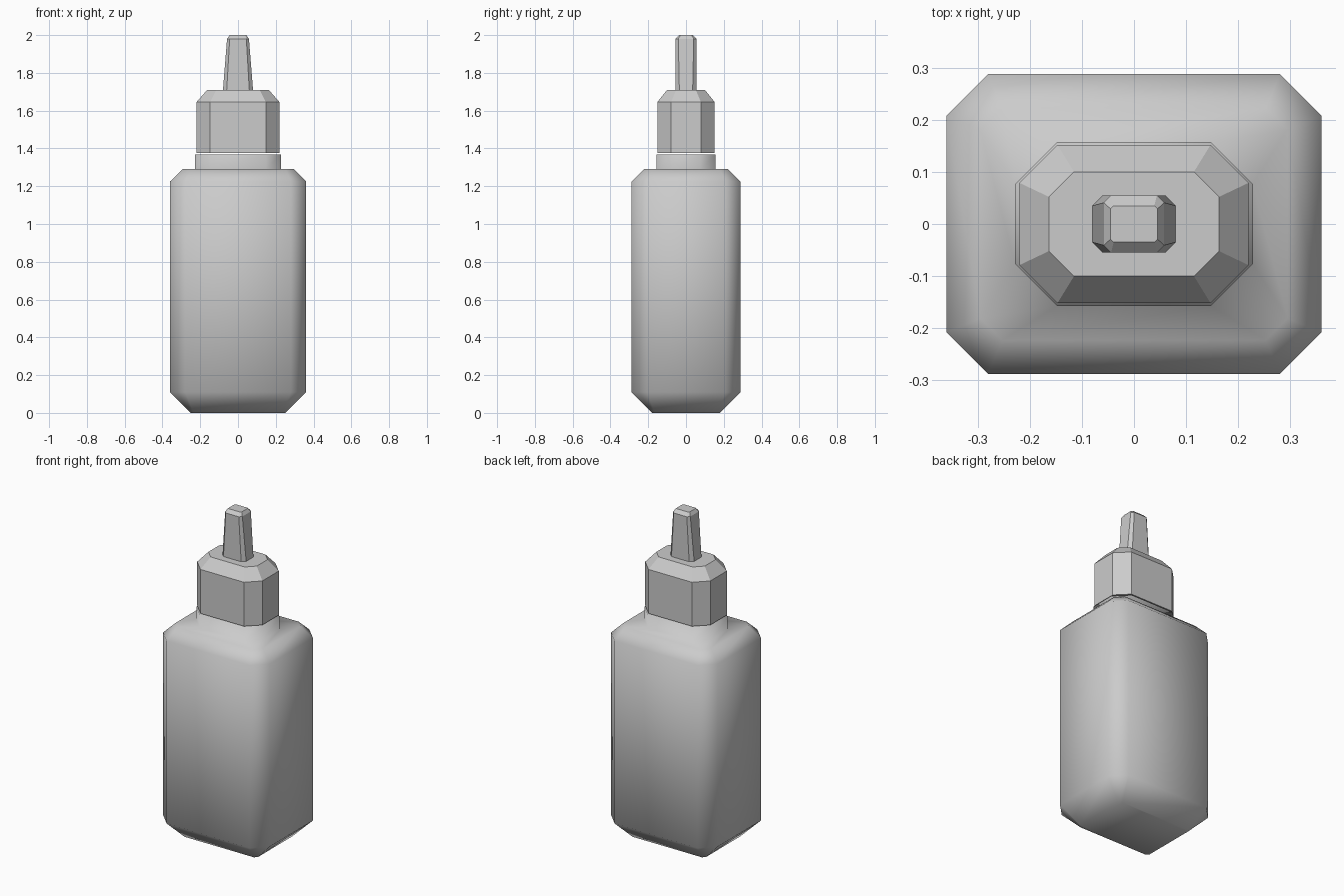
import bpy
import bmesh

if "Cube" in bpy.data.objects:
    bpy.data.objects.remove(bpy.data.objects["Cube"])


def octagon(hx, hy, cut, z):
    """Rectangle outline with chamfered corners, counter-clockwise."""
    return [(hx, -hy + cut, z), (hx, hy - cut, z),
            (hx - cut, hy, z), (-hx + cut, hy, z),
            (-hx, hy - cut, z), (-hx, -hy + cut, z),
            (-hx + cut, -hy, z), (hx - cut, -hy, z)]


def loft(name, sections, smooth=False):
    """Skin a stack of (half x, half y, corner cut, z) outlines and cap both ends."""
    bm = bmesh.new()
    rings = [[bm.verts.new(p) for p in octagon(*s)] for s in sections]
    for lower, upper in zip(rings, rings[1:]):
        for i in range(8):
            j = (i + 1) % 8
            bm.faces.new((lower[i], lower[j], upper[j], upper[i]))
    bm.faces.new(rings[0][::-1])
    bm.faces.new(rings[-1])
    for face in bm.faces:
        face.smooth = smooth
    mesh = bpy.data.meshes.new(name)
    bm.to_mesh(mesh)
    bm.free()
    obj = bpy.data.objects.new(name, mesh)
    bpy.context.collection.objects.link(obj)
    return obj


# Soft-shaded bottle with bevelled base, shoulder and short neck
loft("bottle_body", [
    (0.25, 0.18, 0.016, 0.0),
    (0.36, 0.288, 0.08, 0.11),
    (0.36, 0.288, 0.08, 1.225),
    (0.295, 0.223, 0.042, 1.29),
    (0.228, 0.157, 0.08, 1.29),
    (0.228, 0.157, 0.08, 1.367),
], smooth=True)

# Faceted screw cap, floating just above the neck
loft("cap", [
    (0.22, 0.152, 0.073, 1.376),
    (0.22, 0.152, 0.073, 1.645),
    (0.163, 0.10, 0.048, 1.71),
])

# Tapered nozzle
loft("nozzle", [
    (0.08, 0.055, 0.02, 1.705),
    (0.058, 0.055, 0.014, 1.98),
    (0.045, 0.035, 0.006, 2.0),
])
